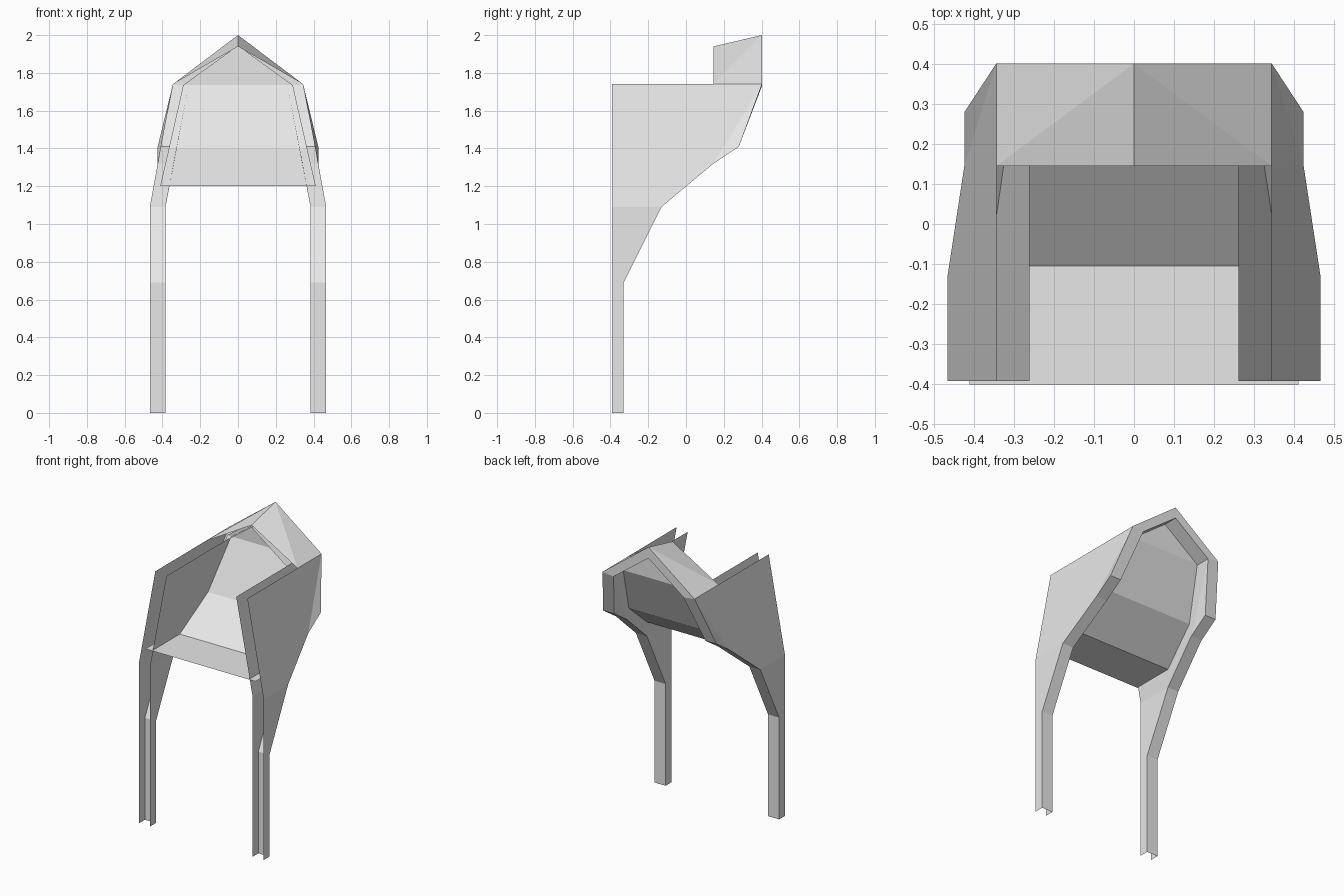
import bpy
import bmesh

if "Cube" in bpy.data.objects:
    bpy.data.objects.remove(bpy.data.objects["Cube"])

grey = bpy.data.materials.new("light_grey")
grey.diffuse_color = (0.8, 0.8, 0.8, 1)
grey.use_nodes = True
grey.node_tree.nodes["Principled BSDF"].inputs["Base Color"].default_value = grey.diffuse_color


def half_sheet(name, points, faces):
    """Thin sheet for the +x half, mirrored to the other side."""
    bm = bmesh.new()
    verts = [bm.verts.new(p) for p in points]
    for f in faces:
        bm.faces.new([verts[i] for i in f])
    mesh = bpy.data.meshes.new(name)
    bm.to_mesh(mesh)
    bm.free()
    mesh.materials.append(grey)
    obj = bpy.data.objects.new(name, mesh)
    bpy.context.collection.objects.link(obj)
    mod = obj.modifiers.new("mirror", "MIRROR")
    mod.use_axis[0] = True
    mod.use_clip = True
    return obj


# Side profile (y, z, outer x): rear edge from foot to eave, then front edge
REAR = [(-0.33, 0, 0.467), (-0.33, 0.69, 0.467), (-0.13, 1.09, 0.467),
        (0.145, 1.32, 0.425), (0.28, 1.41, 0.425), (0.402, 1.74, 0.345)]
FRONT = [(-0.393, 0, 0.467), (-0.393, 0.69, 0.467), (-0.393, 1.09, 0.467),
         (-0.393, 1.74, 0.345), (0.145, 1.74, 0.345)]
GAP = 0.083
WALL = [(0, 1, 7, 6), (1, 2, 8, 7), (2, 3, 10, 9, 8), (3, 5, 10), (3, 4, 5)]


def wall_points(profile, inset, drop):
    return [(x - inset, y, z - (drop if z > 1.7 else 0)) for y, z, x in profile]


# Outer and inner walls of the side channels
half_sheet("outer_side_wall", wall_points(REAR + FRONT, 0, 0), WALL)
half_sheet("inner_side_wall", wall_points(REAR + FRONT, GAP, 0.01),
           [f[::-1] for f in WALL])

# Rear strip closing the channel, carried over the peak of the hood
outer = wall_points(REAR, 0, 0) + [(0, 0.402, 2.0)]
inner = wall_points(REAR, GAP, 0.01) + [(0, 0.402, 1.925)]
n = len(outer)
half_sheet("rear_rim", outer + inner,
           [(i, i + n, i + n + 1, i + 1) for i in range(n - 1)])

# Hood: outer roof and inner lining
half_sheet("hood_roof",
           [(0.345, 0.145, 1.74), (0.345, 0.402, 1.74),
            (0, 0.402, 2.0), (0, 0.145, 1.94)],
           [(0, 1, 2), (0, 2, 3)])
half_sheet("hood_lining",
           [(0.262, 0.145, 1.73), (0.262, 0.402, 1.73),
            (0, 0.402, 1.925), (0, 0.145, 1.925)],
           [(3, 2, 1, 0)])

# Seat and backrest: one bent sheet running between the channels
SEAT = [(0.412, -0.402, 1.2), (0.412, -0.105, 1.2), (0.366, 0.145, 1.4),
        (0.29, 0.30, 1.735)]
centre = [(0, y, z) for x, y, z in SEAT]
half_sheet("seat_and_backrest", SEAT + centre + [(0, 0.30, 1.945)],
           [(0, 1, 5, 4), (1, 2, 6, 5), (2, 3, 7, 6), (3, 8, 7)])
